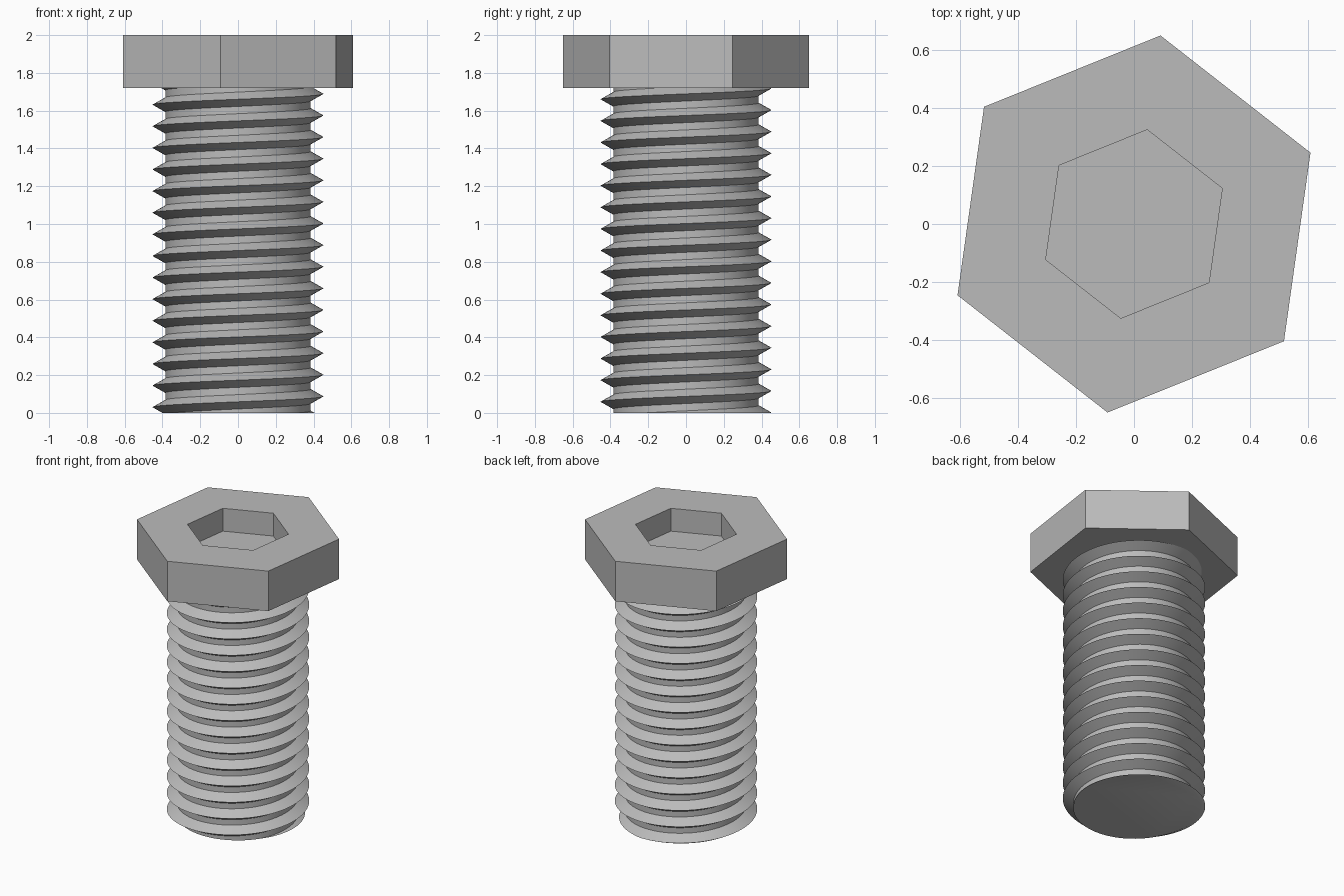
import bpy, bmesh
from math import cos, sin, pi, radians

default = bpy.data.objects.get("Cube")
if default:
    bpy.data.objects.remove(default, do_unlink=True)

steel = bpy.data.materials.new("grey_steel")
steel.use_nodes = True
GREY = (0.5, 0.5, 0.5, 1)
steel.diffuse_color = GREY
steel.node_tree.nodes["Principled BSDF"].inputs["Base Color"].default_value = GREY

HEAD_BOTTOM, HEAD_TOP = 1.72, 2.0
ROOT, CREST = 0.385, 0.452
PITCH, FLANK = 0.1144, 0.038
SIDES = 96


def finish(bm, name):
    bmesh.ops.recalc_face_normals(bm, faces=bm.faces)
    mesh = bpy.data.meshes.new(name)
    bm.to_mesh(mesh)
    bm.free()
    mesh.materials.append(steel)
    obj = bpy.data.objects.new(name, mesh)
    bpy.context.collection.objects.link(obj)
    return obj


def hexagon(bm, radius, z):
    angles = [radians(22 + 60 * i) for i in range(6)]
    return [bm.verts.new((radius * cos(a), radius * sin(a), z)) for a in angles]


def bridge(bm, a, b):
    for i in range(len(a)):
        j = (i + 1) % len(a)
        bm.faces.new((a[i], a[j], b[j], b[i]))


# Hexagonal head with a hexagonal socket
bm = bmesh.new()
rings = [hexagon(bm, r, z) for r, z in (
    (0.658, HEAD_BOTTOM), (0.658, HEAD_TOP), (0.329, HEAD_TOP), (0.329, HEAD_TOP - 0.16))]
for lower, upper in zip(rings, rings[1:]):
    bridge(bm, lower, upper)
bm.faces.new(rings[0])
bm.faces.new(rings[-1])
finish(bm, "hex_head")

# Shank: one helical thread profile, three points to each turn
bm = bmesh.new()
columns = []
for s in range(SIDES):
    a = 2 * pi * s / SIDES
    column = []
    for turn in range(-2, 18):
        mid = PITCH * (turn + s / SIDES) - 0.027
        for r, dz in ((ROOT, -FLANK), (CREST, 0), (ROOT, FLANK)):
            column.append(bm.verts.new((r * cos(a), r * sin(a), mid + dz)))
    columns.append(column)
columns.append(columns[0][3:])  # the seam joins one turn higher
for left, right in zip(columns, columns[1:]):
    for i in range(min(len(left), len(right)) - 1):
        bm.faces.new((left[i], right[i], right[i + 1], left[i + 1]))

# Trim the shank flat at the tip and just inside the head
for z, side in ((0, -1), (HEAD_BOTTOM + 0.02, 1)):
    cut = bmesh.ops.bisect_plane(
        bm, geom=bm.verts[:] + bm.edges[:] + bm.faces[:],
        plane_co=(0, 0, z), plane_no=(0, 0, side), clear_outer=True)
    rim = [e for e in cut["geom_cut"] if isinstance(e, bmesh.types.BMEdge)]
    bmesh.ops.edgeloop_fill(bm, edges=rim)
shank = finish(bm, "threaded_shank")
bpy.ops.object.select_all(action='DESELECT')
shank.select_set(True)
bpy.context.view_layer.objects.active = shank
bpy.ops.object.shade_smooth_by_angle(angle=radians(30))
